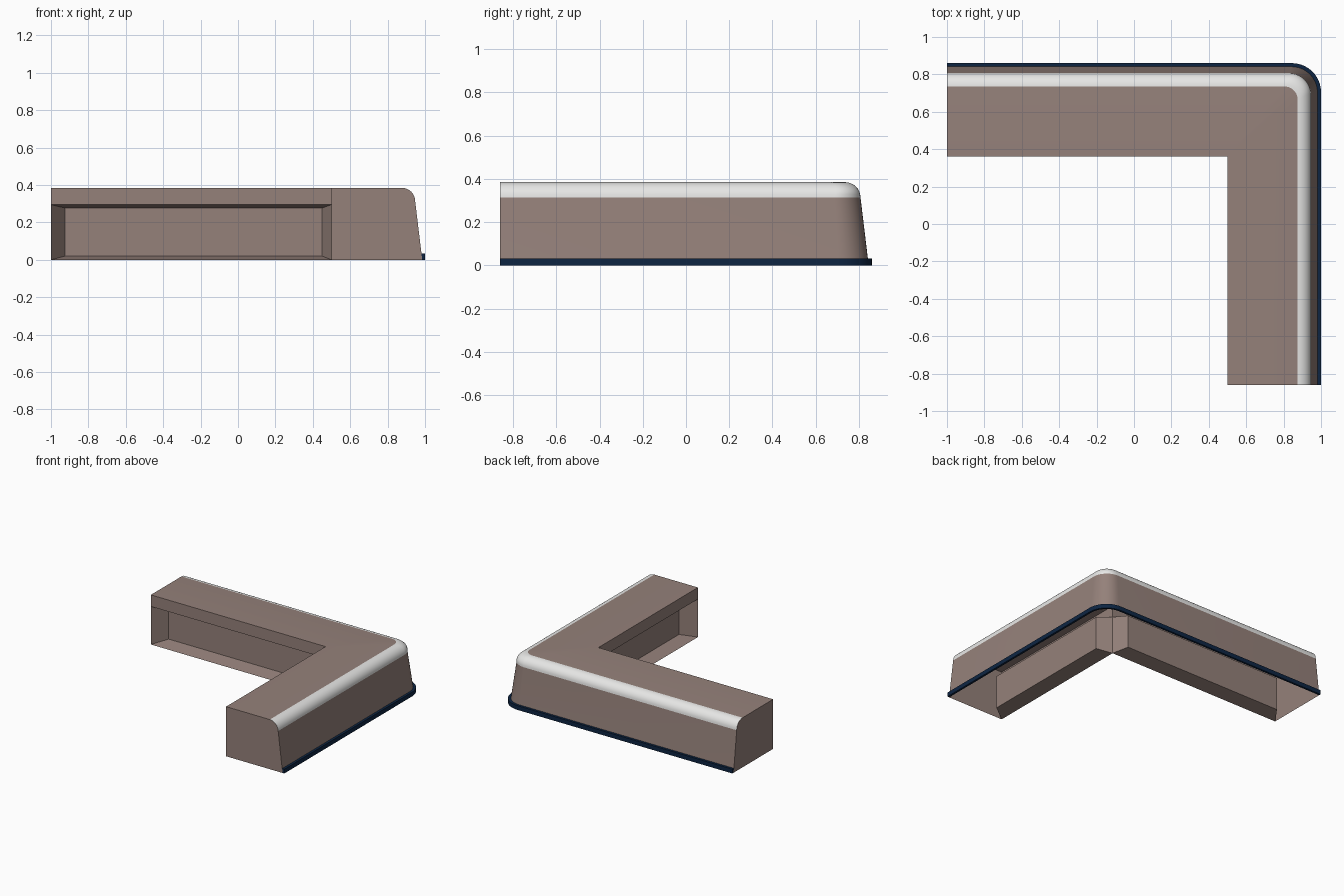
import bpy, bmesh
from math import sin, cos, pi, radians

if "Cube" in bpy.data.objects:
    bpy.data.objects.remove(bpy.data.objects["Cube"], do_unlink=True)

HALF_X, HALF_Y, HEIGHT = 1.0, 0.86, 0.385
INNER_X, INNER_Y = 0.5, 0.36
ARC = 10


def material(name, rgb, roughness=0.6):
    m = bpy.data.materials.new(name)
    m.use_nodes = True
    m.diffuse_color = (*rgb, 1)
    shader = m.node_tree.nodes["Principled BSDF"]
    shader.inputs["Base Color"].default_value = (*rgb, 1)
    shader.inputs["Roughness"].default_value = roughness
    return m


brown = material("warm_brown", (0.30, 0.22, 0.195))
white = material("off_white", (0.80, 0.80, 0.79))
navy = material("navy", (0.004, 0.018, 0.055))


def corner_path(bm, offset, radius, z):
    """Row of vertices along the back, round the outer corner, to the front."""
    x, y = HALF_X - offset, HALF_Y - offset
    points = [(-HALF_X, y)]
    for i in range(ARC + 1):
        a = pi / 2 * (1 - i / ARC)
        points.append((x - radius + radius * cos(a), y - radius + radius * sin(a)))
    points.append((x, -HALF_Y))
    return [bm.verts.new((px, py, z)) for px, py in points]


def bridge(bm, low, high, index=0):
    for i in range(len(low) - 1):
        f = bm.faces.new((low[i], low[i + 1], high[i + 1], high[i]))
        f.material_index = index


def finish(bm, name, materials):
    bmesh.ops.remove_doubles(bm, verts=bm.verts, dist=0.0001)
    bmesh.ops.recalc_face_normals(bm, faces=bm.faces)
    mesh = bpy.data.meshes.new(name)
    bm.to_mesh(mesh)
    bm.free()
    for m in materials:
        mesh.materials.append(m)
    ob = bpy.data.objects.new(name, mesh)
    bpy.context.collection.objects.link(ob)
    bpy.ops.object.select_all(action='DESELECT')
    ob.select_set(True)
    bpy.context.view_layer.objects.active = ob
    bpy.ops.object.shade_smooth_by_angle(angle=radians(30))
    return ob


# Counter shell: leaning outer wall, rounded white shoulder
bm = bmesh.new()
rows = [corner_path(bm, 0.015, 0.14, 0)]
STEPS = 8
for k in range(STEPS + 1):
    a = pi / 2 * k / STEPS
    rows.append(corner_path(bm, 0.125 - 0.072 * cos(a),
                            0.12 - 0.05 * k / STEPS, HEIGHT - 0.07 + 0.07 * sin(a)))
for k in range(len(rows) - 1):
    bridge(bm, rows[k], rows[k + 1], 1 if k else 0)

# L-shaped top and the two closed ends
top = [bm.verts.new((x, y, HEIGHT)) for x, y in
       ((INNER_X, -HALF_Y), (INNER_X, INNER_Y), (-HALF_X, INNER_Y))]
bm.faces.new(rows[-1] + top)
for column, top_vert in ((0, top[2]), (-1, top[0])):
    foot = bm.verts.new((top_vert.co.x, top_vert.co.y, 0))
    bm.faces.new([r[column] for r in rows] + [top_vert, foot])


# Inner walls: flat lintel over a recess with slanted reveals
def inner_wall(start, end, place):
    lintel, depth = 0.295, 0.11

    def ring(a0, a1, z0, z1, d):
        return [bm.verts.new(place(a, d, z)) for a, z in
                ((a0, z0), (a1, z0), (a1, z1), (a0, z1))]

    bm.faces.new(ring(start, end, lintel, HEIGHT, 0))
    rim = ring(start, end, 0, lintel, 0)
    panel = ring(start + 0.075, end - 0.05, 0.02, 0.277, depth)
    bridge(bm, rim + rim[:1], panel + panel[:1])
    bm.faces.new(panel)


inner_wall(-HALF_X, INNER_X, lambda a, d, z: (a, INNER_Y + d, z))
inner_wall(-HALF_Y, INNER_Y, lambda a, d, z: (INNER_X + d, a, z))
finish(bm, "corner_counter", [brown, white])

# Navy skirting strip round the outer foot
bm = bmesh.new()
strip = [corner_path(bm, o, r, z) for o, r, z in
         ((0.016, 0.139, 0), (0, 0.155, 0), (0, 0.155, 0.033), (0.02, 0.135, 0.033))]
for k in range(4):
    bridge(bm, strip[k], strip[(k + 1) % 4])
for column in (0, -1):
    bm.faces.new([r[column] for r in strip])
finish(bm, "skirting_strip", [navy])
